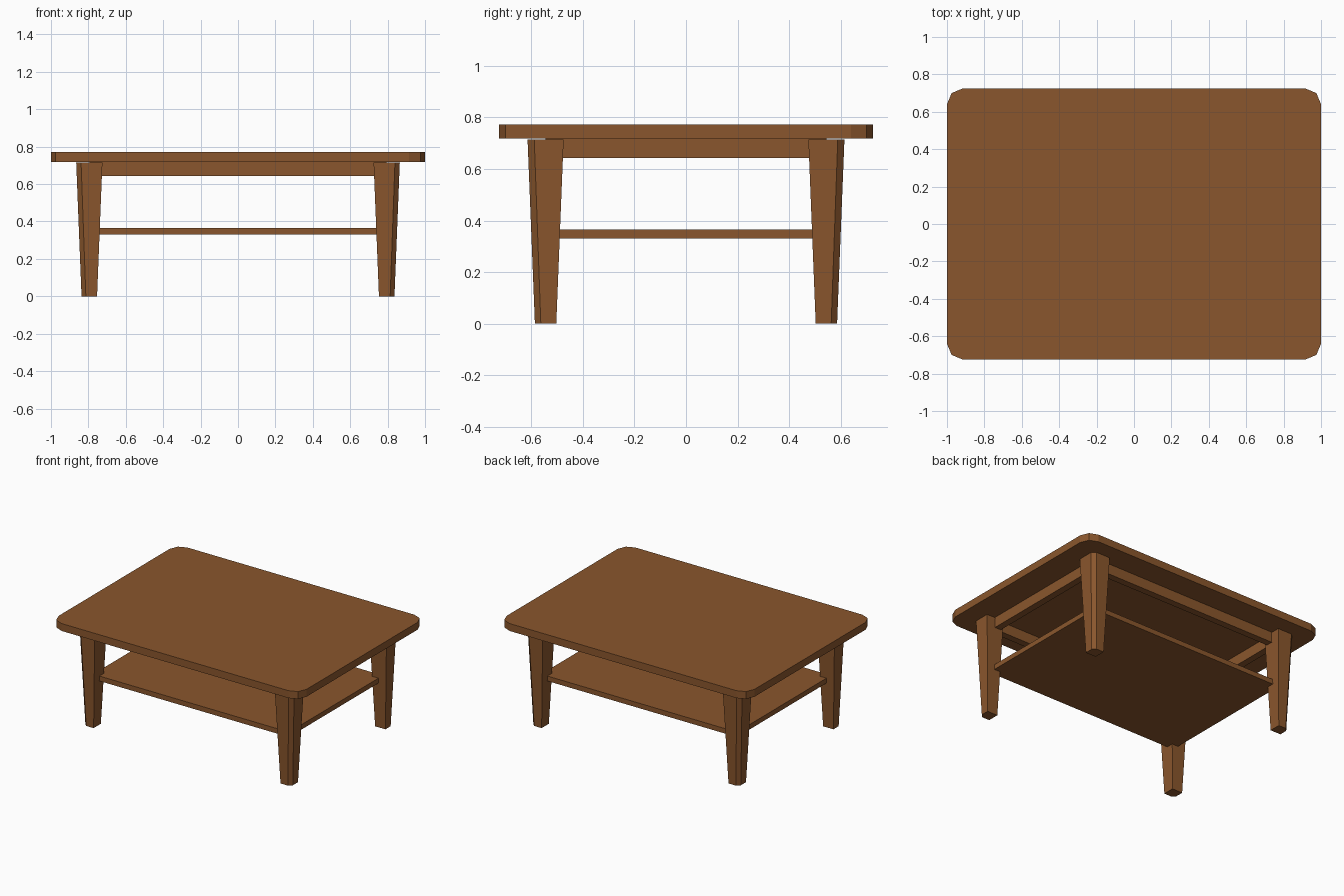
import bpy, bmesh, math

if "Cube" in bpy.data.objects:
    bpy.data.objects.remove(bpy.data.objects["Cube"])

wood = bpy.data.materials.new("brown wood")
wood.diffuse_color = (0.255, 0.094, 0.026, 1)
wood.use_nodes = True
wood.node_tree.nodes["Principled BSDF"].inputs["Base Color"].default_value = wood.diffuse_color

TOP_LOW, TOP_HIGH = 0.718, 0.772
LEG_X, LEG_Y = 0.795, 0.545          # leg centres


def loft(name, low, high, z0, z1):
    """Flat-faced solid between two outlines with equal point counts (counter-clockwise)."""
    bm = bmesh.new()
    a = [bm.verts.new((x, y, z0)) for x, y in low]
    b = [bm.verts.new((x, y, z1)) for x, y in high]
    n = len(a)
    bm.faces.new(a[::-1])
    bm.faces.new(b)
    for i in range(n):
        j = (i + 1) % n
        bm.faces.new((a[i], a[j], b[j], b[i]))
    bmesh.ops.recalc_face_normals(bm, faces=bm.faces)
    mesh = bpy.data.meshes.new(name)
    bm.to_mesh(mesh)
    bm.free()
    mesh.materials.append(wood)
    obj = bpy.data.objects.new(name, mesh)
    bpy.context.collection.objects.link(obj)
    return obj


def box(name, cx, cy, hx, hy, z0, z1):
    pts = [(cx - hx, cy - hy), (cx + hx, cy - hy), (cx + hx, cy + hy), (cx - hx, cy + hy)]
    return loft(name, pts, pts, z0, z1)


def rounded_rect(hx, hy, r, segments):
    pts = []
    for k, (sx, sy) in enumerate(((1, 1), (-1, 1), (-1, -1), (1, -1))):
        for i in range(segments + 1):
            a = math.pi / 2 * (k + i / segments)
            pts.append((sx * (hx - r) + r * math.cos(a), sy * (hy - r) + r * math.sin(a)))
    return pts


def leg_outline(sx, sy, h, c):
    """Square of half width h with its outer corner cut by c."""
    pts = [(-h, -h), (h, -h), (h, h - c), (h - c, h), (-h, h)]
    return [(sx * (LEG_X + x), sy * (LEG_Y + y)) for x, y in pts]


# table top with two-step rounded corners
outline = rounded_rect(1.0, 0.725, 0.085, 2)
loft("table_top", outline, outline, TOP_LOW, TOP_HIGH)

# four tapered legs, outer corner chamfered
for sx, xn in ((-1, "left"), (1, "right")):
    for sy, yn in ((-1, "front"), (1, "back")):
        loft(f"{yn}_{xn}_leg", leg_outline(sx, sy, 0.0415, 0.023),
             leg_outline(sx, sy, 0.07, 0.026), 0, 0.714)

# apron rails running between the legs
T = 0.025
for s, n in ((-1, "front"), (1, "back")):
    box(f"{n}_apron", 0, s * (LEG_Y - T), LEG_X, T, 0.642, TOP_LOW)
for s, n in ((-1, "left"), (1, "right")):
    box(f"{n}_apron", s * (LEG_X - T), 0, T, LEG_Y - 2 * T, 0.642, TOP_LOW)

# lower shelf let into the legs
box("lower_shelf", 0, 0, 0.79, 0.541, 0.33, 0.366)
